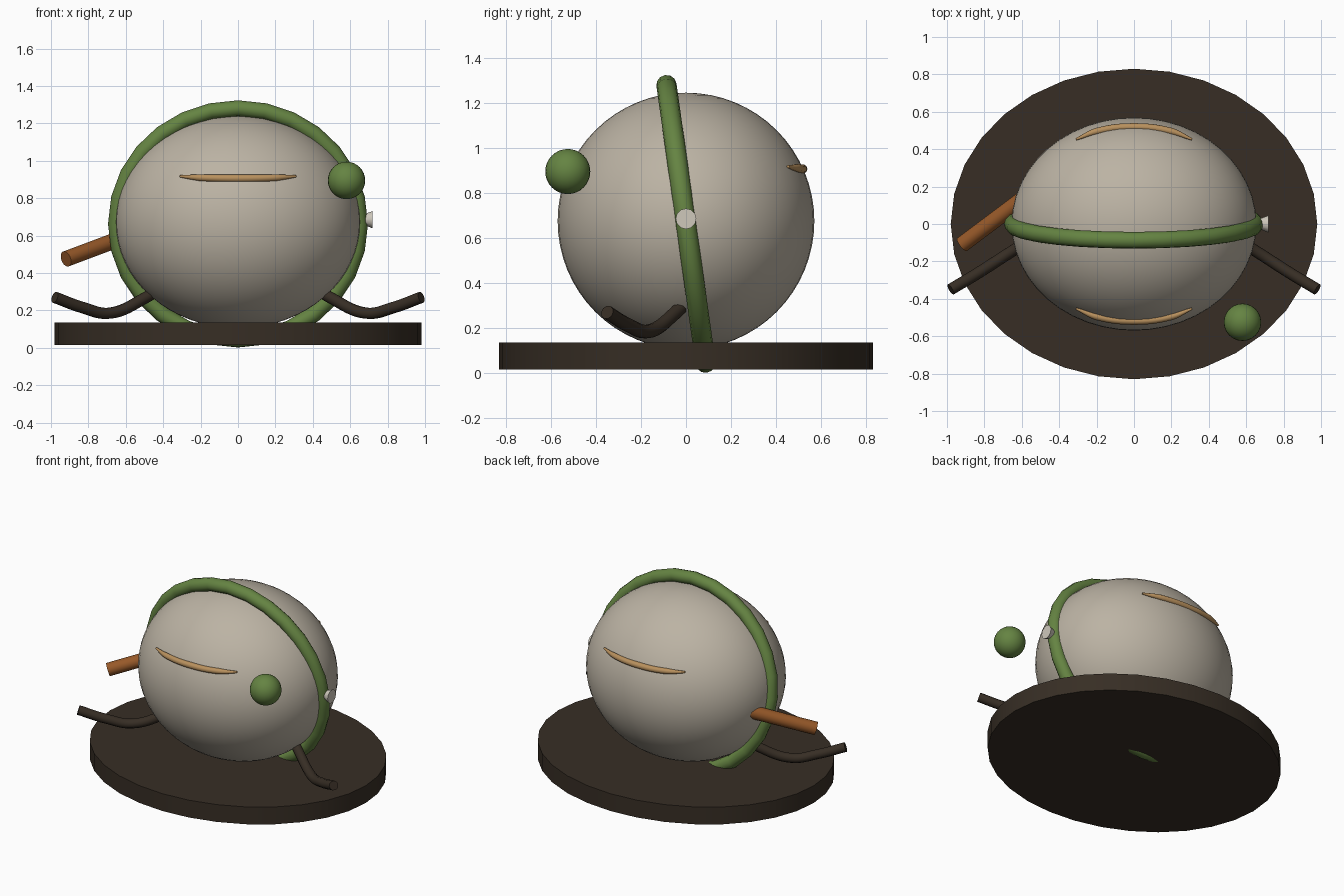
import bpy, math
from mathutils import Vector

if "Cube" in bpy.data.objects:
    bpy.data.objects.remove(bpy.data.objects["Cube"])


def material(name, rgb):
    m = bpy.data.materials.new(name)
    m.diffuse_color = (*rgb, 1)
    m.use_nodes = True
    m.node_tree.nodes["Principled BSDF"].inputs["Base Color"].default_value = m.diffuse_color
    return m


STONE = material("warm_grey", (0.50, 0.45, 0.37))
GREEN = material("leaf_green", (0.13, 0.23, 0.055))
BARK = material("dark_brown", (0.038, 0.027, 0.018))
RUST = material("rust_brown", (0.31, 0.10, 0.022))
TAN = material("tan", (0.48, 0.28, 0.11))
PALE = material("pale_grey", (0.62, 0.58, 0.50))


def finish(name, mat, angle=40):
    ob = bpy.context.object
    ob.name = name
    ob.data.materials.append(mat)
    bpy.ops.object.shade_smooth_by_angle(angle=math.radians(angle))
    return ob


def rod(name, a, b, r1, r2, sides, mat):
    """Straight round bar from a to b."""
    a, b = Vector(a), Vector(b)
    bpy.ops.mesh.primitive_cone_add(
        vertices=sides, radius1=r1, radius2=r2, depth=(b - a).length,
        location=(a + b) / 2, rotation=(b - a).to_track_quat('Z', 'Y').to_euler())
    return finish(name, mat)


def tube(name, pts, radius, mat):
    """Smooth bent tube; each point is (x, y, z, thickness factor)."""
    cu = bpy.data.curves.new(name, 'CURVE')
    cu.dimensions = '3D'
    cu.bevel_depth = radius
    cu.bevel_resolution = 3
    cu.use_fill_caps = True
    sp = cu.splines.new('BEZIER')
    sp.resolution_u = 8
    sp.bezier_points.add(len(pts) - 1)
    for bp, p in zip(sp.bezier_points, pts):
        bp.co, bp.radius = p[:3], p[3]
        bp.handle_left_type = bp.handle_right_type = 'AUTO'
    ob = bpy.data.objects.new(name, cu)
    bpy.context.collection.objects.link(ob)
    bpy.ops.object.select_all(action='DESELECT')
    ob.select_set(True)
    bpy.context.view_layer.objects.active = ob
    bpy.ops.object.convert(target='MESH')
    return finish(name, mat)


# Oval base slab
bpy.ops.mesh.primitive_cylinder_add(vertices=32, radius=1, depth=0.12, location=(0, 0, 0.075))
bpy.context.object.scale = (0.98, 0.83, 1)
finish("base", BARK)

# Rounded body
bpy.ops.mesh.primitive_uv_sphere_add(segments=48, ring_count=32, radius=1, location=(0, 0, 0.675))
bpy.context.object.scale = (0.655, 0.57, 0.57)
finish("body", STONE)

# Tilted band around the body
bpy.ops.mesh.primitive_torus_add(
    major_segments=28, minor_segments=12, major_radius=0.65, minor_radius=0.045,
    location=(0, 0, 0.6625), rotation=(math.radians(98), 0, 0))
bpy.context.object.scale = (1, 0.96, 1)
finish("band", GREEN)

# Floating ball
bpy.ops.mesh.primitive_uv_sphere_add(segments=24, ring_count=16, radius=0.1,
                                     location=(0.58, -0.525, 0.895))
finish("ball", GREEN)

# Flared knob on the side of the band
rod("knob", (0.65, 0, 0.685), (0.72, 0, 0.685), 0.02, 0.046, 12, PALE)

# Spout on the other side
rod("spout", (-0.92, -0.11, 0.475), (-0.52, 0.19, 0.625), 0.043, 0.043, 16, RUST)

for s, side in ((1, "right"), (-1, "left")):
    # Bent root reaching out over the base
    tube("root_" + side, [(s * 0.40, 0.01, 0.33, 1), (s * 0.50, -0.05, 0.265, 1),
                          (s * 0.69, -0.17, 0.185, 1), (s * 0.83, -0.26, 0.215, 1),
                          (s * 0.98, -0.35, 0.27, 1)], 0.031, BARK)

for s, side in ((-1, "front"), (1, "back")):
    # Slim curved ridge on the body
    tube("ridge_" + side, [(-0.31, s * 0.453, 0.917, 0.3), (-0.2, s * 0.495, 0.91, 0.9),
                           (0, s * 0.518, 0.906, 1),
                           (0.2, s * 0.495, 0.91, 0.9), (0.31, s * 0.453, 0.917, 0.3)], 0.021, TAN)
